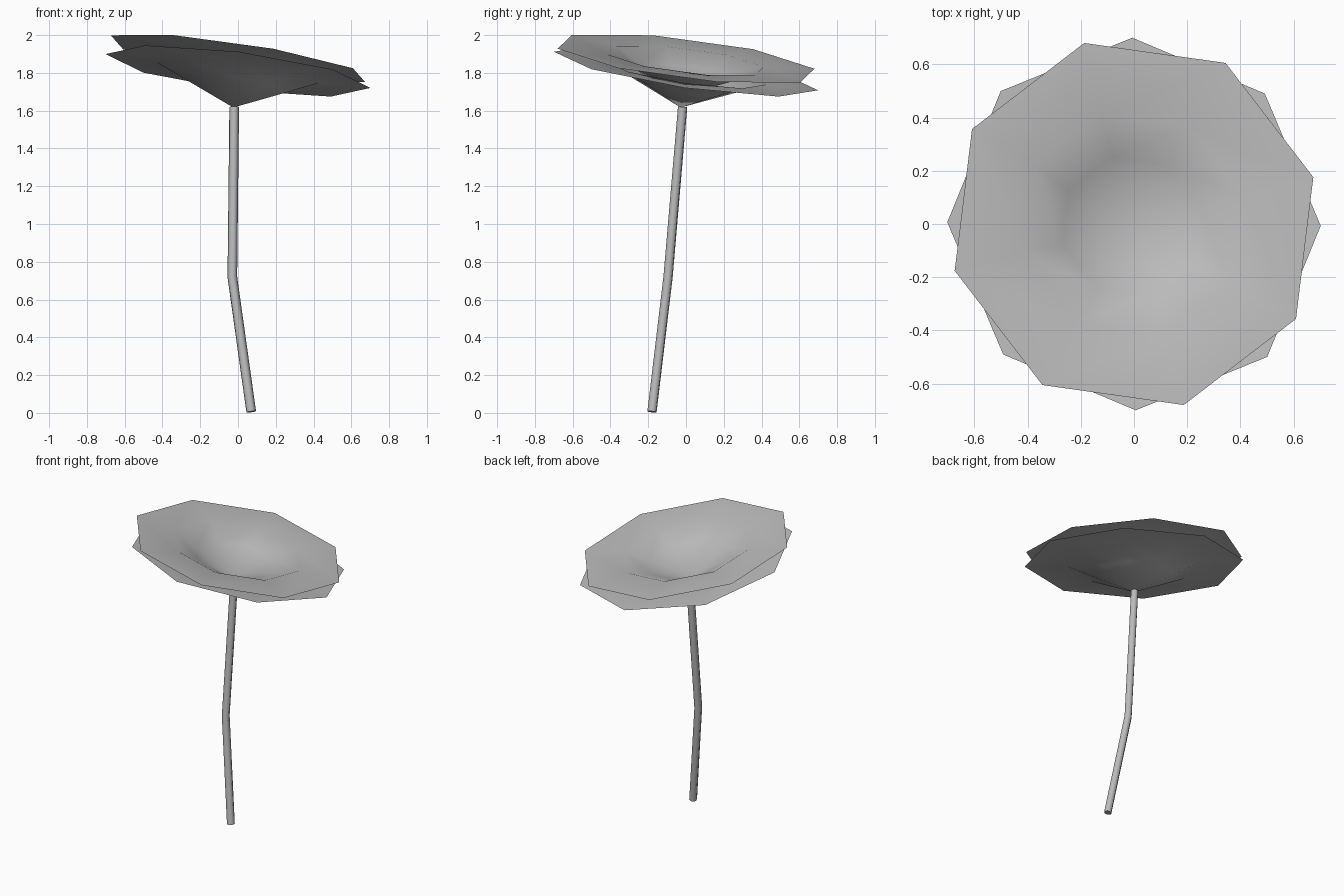
import bpy, bmesh, math
from mathutils import Vector

if "Cube" in bpy.data.objects:
    bpy.data.objects.remove(bpy.data.objects["Cube"])

grey = bpy.data.materials.new("plain grey")
grey.diffuse_color = (0.5, 0.5, 0.5, 1)
grey.use_nodes = True
grey.node_tree.nodes["Principled BSDF"].inputs["Base Color"].default_value = grey.diffuse_color

SIDES = 8
# dish profile: radius, depth below the rim plane
PROFILE = [(0.707, 0.0), (0.43, 0.01), (0.27, 0.08)]
DEPTH = 0.197


def smooth(obj):
    for p in obj.data.polygons:
        p.use_smooth = True


def dish(name, centre_z, slope_x, slope_y, turn):
    """Open eight-sided dish, a thin sheet tilted as a whole."""
    bm = bmesh.new()
    tilt = Vector((0, 0, 1)).rotation_difference(Vector((-slope_x, -slope_y, 1)))

    def place(r, a, d):
        v = tilt @ Vector((r * math.cos(a), r * math.sin(a), -d))
        return bm.verts.new(v + Vector((0, 0, centre_z)))

    angles = [math.radians(turn) + i * math.tau / SIDES for i in range(SIDES)]
    rings = [[place(r, a, d) for a in angles] for r, d in PROFILE]
    tip = place(0, 0, DEPTH)
    for i in range(SIDES):
        j = (i + 1) % SIDES
        for outer, inner in zip(rings, rings[1:]):
            bm.faces.new((outer[i], outer[j], inner[j], inner[i]))
        bm.faces.new((rings[-1][i], rings[-1][j], tip))
    bm.normal_update()
    me = bpy.data.meshes.new(name)
    bm.to_mesh(me)
    bm.free()
    me.materials.append(grey)
    obj = bpy.data.objects.new(name, me)
    bpy.context.collection.objects.link(obj)
    smooth(obj)
    return obj


# two layers of petals, one turned against the other
dish("upper_petals", 1.875, -0.153, -0.12, 15)
dish("lower_petals", 1.81, -0.129, -0.147, 0)

# bent stem: six-sided tube with closed ends
path = [(0.07, -0.18, 0.006), (-0.03, -0.095, 0.72), (-0.02, -0.018, 1.62)]
curve = bpy.data.curves.new("stem", 'CURVE')
curve.dimensions = '3D'
curve.bevel_depth = 0.026
curve.bevel_resolution = 1
curve.use_fill_caps = True
spline = curve.splines.new('POLY')
spline.points.add(len(path) - 1)
for point, co in zip(spline.points, path):
    point.co = (*co, 1)
curve.materials.append(grey)
stem = bpy.data.objects.new("stem", curve)
bpy.context.collection.objects.link(stem)
bpy.context.view_layer.objects.active = stem
stem.select_set(True)
bpy.ops.object.convert(target='MESH')
bpy.ops.object.shade_smooth_by_angle(angle=math.radians(62))
